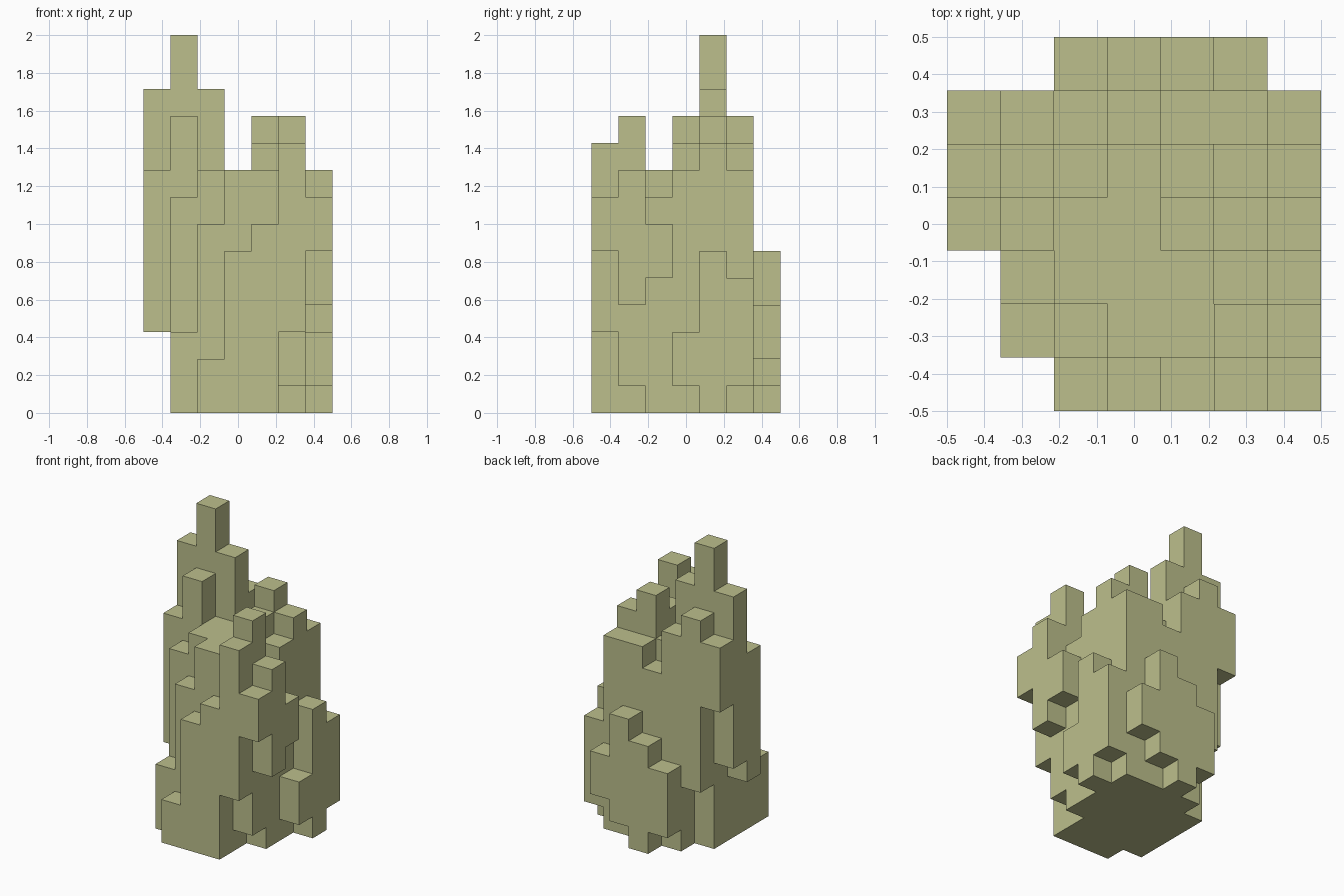
import bpy, bmesh
from mathutils import Vector

if "Cube" in bpy.data.objects:
    bpy.data.objects.remove(bpy.data.objects["Cube"])

CELL = 1 / 7

# Stepped rock: first and last level of each column.
# Key: column row from left to right, value: first y cell, then (bottom, top) pairs going back
COLUMNS = {
    0: (3, [(3, 9), (4, 12), (7, 10)]),
    1: (1, [(0, 3), (0, 8), (0, 11), (0, 14), (3, 11)]),
    2: (0, [(0, 2), (0, 7), (0, 9), (0, 9), (0, 12), (0, 10), (1, 4)]),
    3: (0, [(0, 6), (0, 9), (0, 9), (0, 9), (0, 9), (0, 8), (0, 5)]),
    4: (0, [(0, 7), (0, 9), (0, 9), (0, 10), (0, 11), (0, 9), (1, 6)]),
    5: (0, [(3, 10), (1, 11), (0, 8), (0, 9), (0, 10), (0, 9), (2, 4)]),
    6: (0, [(6, 8), (4, 9), (5, 7), (1, 3), (0, 6), (1, 5)]),
}

cells = set()
for i, (start, spans) in COLUMNS.items():
    for j, (low, high) in enumerate(spans, start):
        cells.update((i, j, k) for k in range(low, high))

# Outer skin only: a square wherever a cell meets open air
bm = bmesh.new()
corners = {}


def corner(p):
    key = tuple(round(c) for c in p)
    if key not in corners:
        x, y, z = key
        corners[key] = bm.verts.new(((x - 3.5) * CELL, (y - 3.5) * CELL, z * CELL))
    return corners[key]


for cell in sorted(cells):
    for axis in range(3):
        for sign in (-1, 1):
            n = Vector((0, 0, 0))
            n[axis] = sign
            if tuple(round(c + d) for c, d in zip(cell, n)) in cells:
                continue
            u = Vector((0, 0, 0))
            u[(axis + 1) % 3] = 1
            v = n.cross(u)
            mid = Vector(cell) + Vector((0.5, 0.5, 0.5)) + n / 2
            bm.faces.new([corner(mid + (u * a + v * b) / 2)
                          for a, b in ((-1, -1), (1, -1), (1, 1), (-1, 1))])

# Join level squares into large flat faces
bmesh.ops.dissolve_limit(bm, angle_limit=0.01, verts=bm.verts[:], edges=bm.edges[:])

mesh = bpy.data.meshes.new("stepped_rock")
bm.to_mesh(mesh)
bm.free()

# Pale olive stone
stone = bpy.data.materials.new("pale_olive_stone")
stone.diffuse_color = (0.503, 0.521, 0.262, 1)
stone.use_nodes = True
stone.node_tree.nodes["Principled BSDF"].inputs["Base Color"].default_value = stone.diffuse_color
mesh.materials.append(stone)

rock = bpy.data.objects.new("stepped_rock", mesh)
bpy.context.collection.objects.link(rock)
